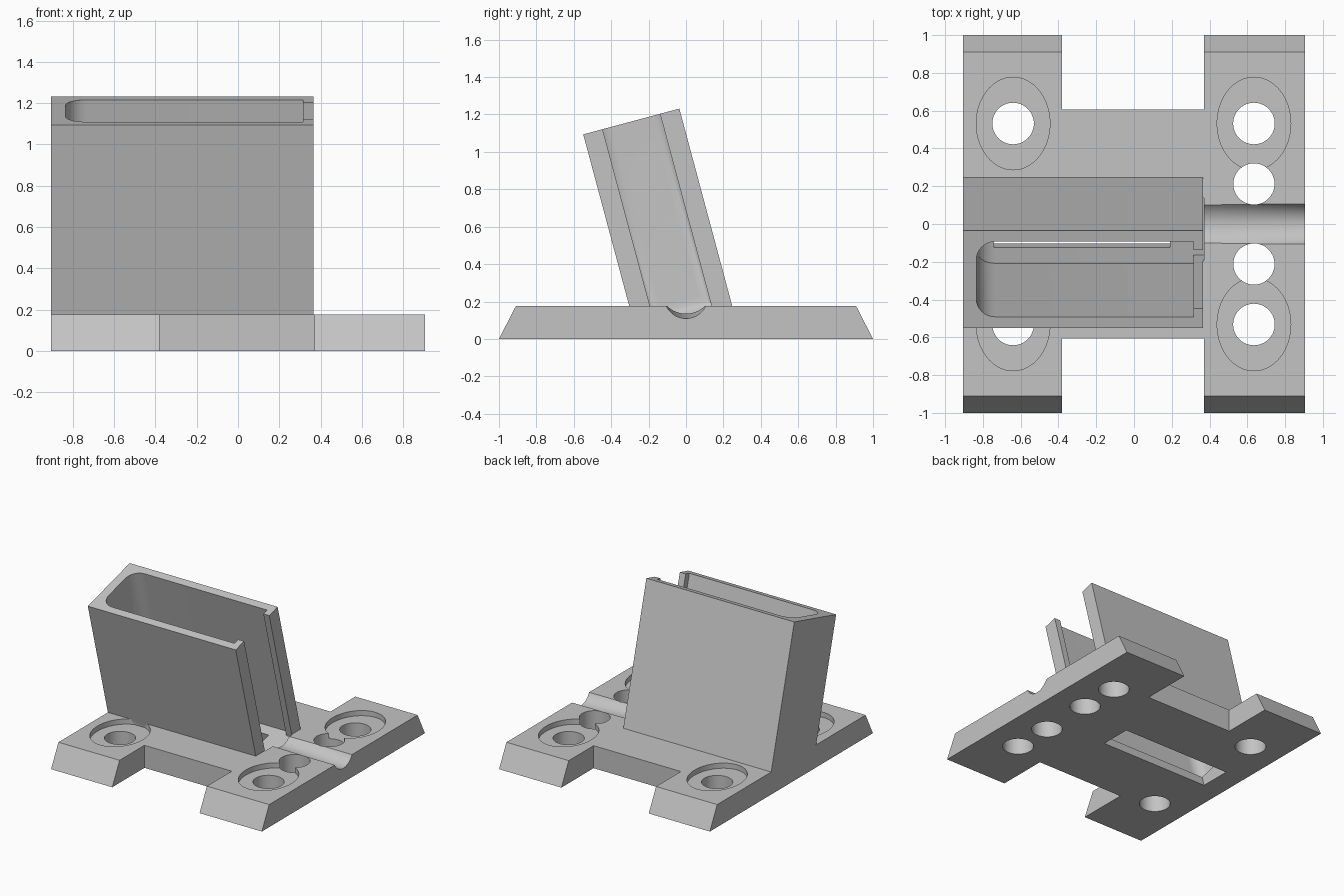
import bpy, bmesh
from math import radians, pi, atan2
from mathutils import Matrix, Vector

if "Cube" in bpy.data.objects:
    bpy.data.objects.remove(bpy.data.objects["Cube"])

grey = bpy.data.materials.new("plain grey")
grey.use_nodes = True
grey.diffuse_color = (0.55, 0.55, 0.55, 1)
grey.node_tree.nodes["Principled BSDF"].inputs["Base Color"].default_value = grey.diffuse_color

# Frame of the leaning holder: origin at the middle of its top rim
LEAN = Matrix.Translation((0, -0.2925, 1.1625)) @ Matrix.Rotation(radians(15), 4, "X")


def to_object(bm, name, matrix=Matrix()):
    bmesh.ops.transform(bm, matrix=matrix, verts=bm.verts)
    bmesh.ops.recalc_face_normals(bm, faces=bm.faces)
    mesh = bpy.data.meshes.new(name)
    bm.to_mesh(mesh)
    bm.free()
    mesh.materials.append(grey)
    obj = bpy.data.objects.new(name, mesh)
    bpy.context.collection.objects.link(obj)
    return obj


def box_mesh(x, y, z):
    bm = bmesh.new()
    bmesh.ops.create_cube(bm, size=1)
    for v in bm.verts:
        v.co = [(r[0] + r[1]) / 2 + c * (r[1] - r[0]) for c, r in zip(v.co, (x, y, z))]
    return bm


def box(name, x, y, z, matrix=Matrix()):
    return to_object(box_mesh(x, y, z), name, matrix)


def drum(name, r1, r2, depth, matrix):
    bm = bmesh.new()
    bmesh.ops.create_cone(bm, cap_ends=True, segments=64, radius1=r1, radius2=r2, depth=depth)
    return to_object(bm, name, matrix)


def combine(target, tool, operation="DIFFERENCE"):
    mod = target.modifiers.new("join", "BOOLEAN")
    mod.operation, mod.solver, mod.object = operation, "EXACT", tool
    bpy.context.view_layer.objects.active = target
    bpy.ops.object.modifier_apply(modifier=mod.name)
    bpy.data.objects.remove(tool)


# Base plate with sloping front and back ends
bm = box_mesh((-0.905, 0.905), (-1, 1), (0, 0.175))
for v in bm.verts:
    if v.co.z > 0.1:
        v.co.y *= 0.91
stand = to_object(bm, "leaning_holder_stand")

# Front and back notches
for y in ((-1.2, -0.605), (0.605, 1.2)):
    combine(stand, box("notch", (-0.38, 0.37), y, (-0.1, 0.3)))

# Screw holes with oval recesses
for x in (-0.64, 0.635):
    for y in (-0.532, 0.532):
        place = Matrix.Translation((x, y, 0.235))
        oval = Matrix.Diagonal((0.195, 0.245, 1, 1))
        combine(stand, drum("recess", 1, 1, 0.2, place @ oval))
        combine(stand, drum("screw_hole", 0.11, 0.11, 1, place))

# Pair of cable tie holes
for y in (-0.212, 0.212):
    combine(stand, drum("tie_hole", 0.109, 0.109, 1, Matrix.Translation((0.635, y, 0))))

# Cable groove, slightly tapered and sloping outwards
inner, outer = Vector((0.3, 0, 0.286)), Vector((1, 0, 0.217))
run = outer - inner
turn = Matrix.Rotation(pi / 2 + atan2(-run.z, run.x), 4, "Y")
combine(stand, drum("groove", 0.148, 0.112, run.length,
                    Matrix.Translation((inner + outer) / 2) @ turn))

# Leaning holder block
combine(stand, box("holder", (-0.905, 0.365), (-0.266, 0.266), (-1.115, 0), LEAN), "UNION")

# Pocket rounded at its closed end
bm = box_mesh((-0.835, 0.315), (-0.206, 0.206), (-1.094, 0.2))
rounded = [e for e in bm.edges
           if all(v.co.x < 0 for v in e.verts) and any(v.co.z < 0 for v in e.verts)]
bmesh.ops.bevel(bm, geom=rounded, offset=0.1, segments=8, profile=0.5, affect="EDGES")
combine(stand, to_object(bm, "pocket", LEAN))

# Open side slot, and plug opening through the base
combine(stand, box("side_slot", (0.25, 0.37), (-0.159, 0.159), (-1.09, 0.2), LEAN))
combine(stand, box("plug_opening", (-0.74, 0.19), (-0.118, 0.118), (-1.5, -1), LEAN))

bpy.ops.object.select_all(action="DESELECT")
stand.select_set(True)
bpy.context.view_layer.objects.active = stand
bpy.ops.object.shade_smooth_by_angle(angle=radians(25))
